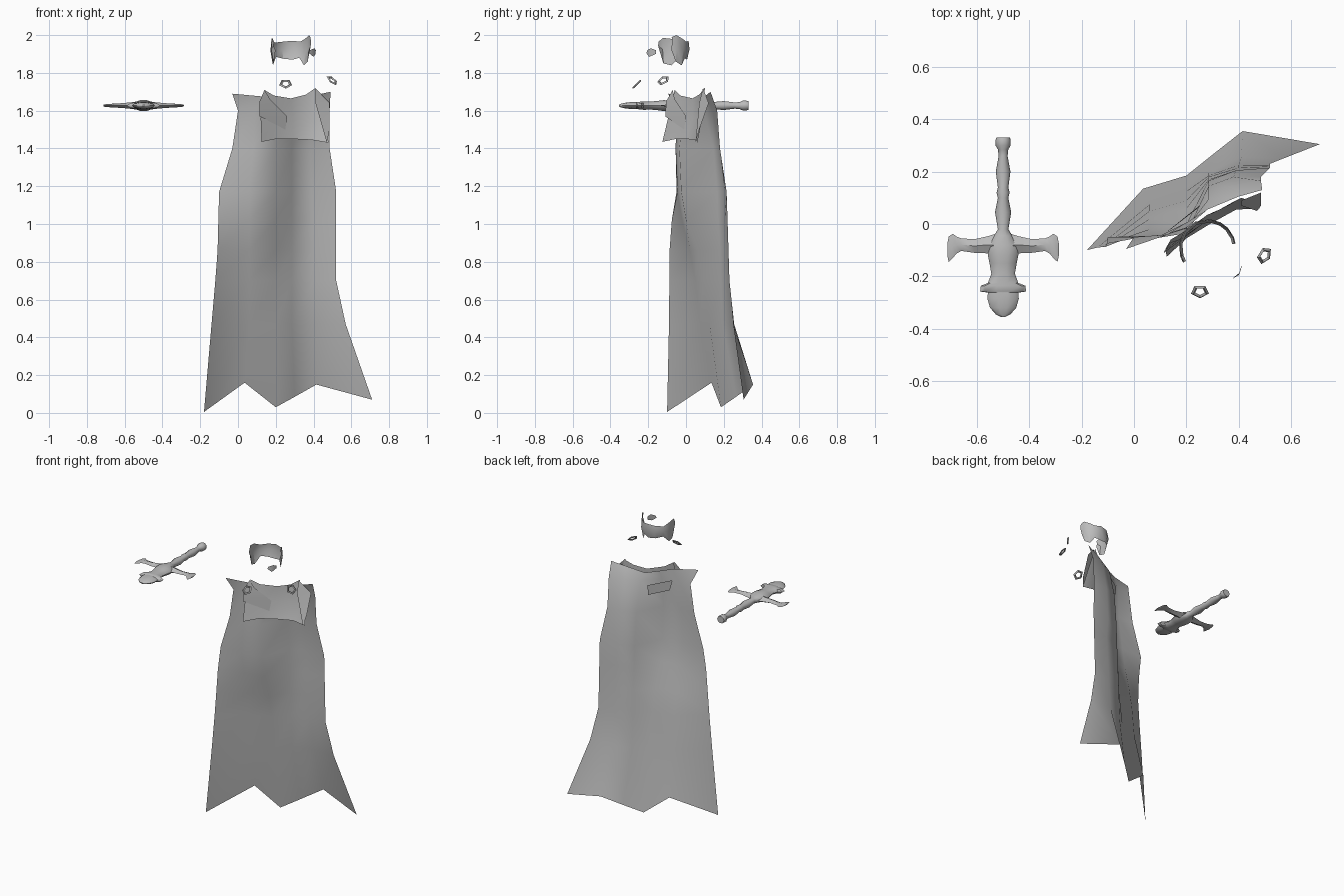
import bpy, math
from mathutils import Vector

grey = bpy.data.materials.new("grey")
grey.diffuse_color = (0.5, 0.5, 0.5, 1)


def make(name, verts, faces, angle=40):
    me = bpy.data.meshes.new(name)
    me.from_pydata([tuple(v) for v in verts], [], faces)
    me.materials.append(grey)
    ob = bpy.data.objects.new(name, me)
    bpy.context.collection.objects.link(ob)
    bpy.ops.object.select_all(action='DESELECT')
    ob.select_set(True)
    bpy.context.view_layer.objects.active = ob
    bpy.ops.object.shade_smooth_by_angle(angle=math.radians(angle))
    return ob


def sheet(name, rows, angle=75):
    """Open grid of quads through rows of points, bottom row first."""
    n = len(rows[0])
    faces = [(r * n + c, r * n + c + 1, (r + 1) * n + c + 1, (r + 1) * n + c)
             for r in range(len(rows) - 1) for c in range(n - 1)]
    return make(name, [p for row in rows for p in row], faces, angle)


def loft(name, rings, angle=40):
    """Closed tube through rings of points, capped at both ends."""
    n = len(rings[0])
    faces = [(r * n + c, r * n + (c + 1) % n, (r + 1) * n + (c + 1) % n, (r + 1) * n + c)
             for r in range(len(rings) - 1) for c in range(n)]
    last = (len(rings) - 1) * n
    faces += [tuple(reversed(range(n))), tuple(range(last, last + n))]
    return make(name, [p for ring in rings for p in ring], faces, angle)


def level(z, pts):
    return [(x, y, z) for x, y in pts]


# Cape with ragged hem and a deep fold: front ridge beside a set-back right half
sheet("cape", [
    [(-.18, -.10, .005), (.035, .135, .16), (.20, .185, .03), (.30, .265, .085),
     (.415, .355, .15), (.71, .305, .07)],
    level(.47, [(-.14, -.09), (.06, .075), (.20, .125), (.285, .195), (.41, .255), (.57, .25)]),
    level(.70, [(-.12, -.088), (.06, .05), (.20, .09), (.285, .185), (.40, .225), (.52, .23)]),
    level(.86, [(-.108, -.087), (.06, .02), (.20, .06), (.285, .18), (.40, .215), (.52, .225)]),
    level(1.02, [(-.104, -.075), (.06, -.02), (.20, .0), (.285, .17), (.40, .205), (.52, .22)]),
    level(1.17, [(-.10, -.05), (.06, -.045), (.20, -.025), (.285, .165), (.39, .205), (.52, .215)]),
    level(1.40, [(-.03, -.05), (.08, -.055), (.20, -.035), (.285, .145), (.38, .18), (.485, .18)]),
    level(1.60, [(.0, -.05), (.09, -.05), (.20, -.015), (.285, .095), (.38, .14), (.485, .165)]),
    [(-.03, -.095, 1.69), (.13, -.04, 1.675), (.20, .005, 1.66), (.28, .055, 1.645),
     (.40, .105, 1.68), (.49, .13, 1.70)],
])

# Curved mantle plate below the neck
sheet("mantle", [
    [(.125, -.125, 1.435), (.20, -.055, 1.45), (.29, .0, 1.45), (.39, .055, 1.445), (.48, .06, 1.43)],
    [(.12, -.095, 1.56), (.20, -.04, 1.56), (.29, .035, 1.56), (.38, .085, 1.56), (.455, .085, 1.56)],
    [(.14, -.06, 1.71), (.19, -.03, 1.68), (.28, .035, 1.665), (.36, .07, 1.685), (.41, .10, 1.72)],
])

# Shoulder flaps
make("left_flap", [(.14, -.07, 1.71), (.115, -.105, 1.65), (.115, -.11, 1.57),
                   (.25, -.01, 1.50), (.26, .0, 1.57), (.17, -.06, 1.66)],
     [(0, 1, 5), (1, 2, 3, 4, 5)])
make("back_flap", [(.125, -.03, 1.60), (.14, -.02, 1.53), (.25, .065, 1.50), (.25, .07, 1.57)],
     [(0, 1, 2, 3)])
make("right_flap", [(.41, .09, 1.72), (.41, .07, 1.64), (.47, .05, 1.43),
                    (.485, .07, 1.50), (.485, .12, 1.64)],
     [(0, 1, 4), (1, 2, 3, 4)])

# Jagged open head band: angle, bottom, top
band = [(212, 1.92, 1.965), (198, 1.85, 1.985), (172, 1.84, 1.98), (145, 1.885, 1.96),
        (115, 1.875, 1.965), (85, 1.87, 1.97), (62, 1.88, 1.965), (44, 1.84, 1.98),
        (22, 1.86, 2.0), (8, 1.92, 1.99)]


def band_row(t, radius):
    return [(.28 + radius * math.cos(math.radians(a)), -.09 + radius * math.sin(math.radians(a)),
             lo + (hi - lo) * t) for a, lo, hi in band]


sheet("head_band", [band_row(0, .096), band_row(.55, .109), band_row(1, .104)], 30)

# Thin curved fragment in front of the band
sheet("fragment", [[(.375, -.21, 1.905), (.40, -.195, 1.885), (.41, -.16, 1.90)],
                   [(.38, -.205, 1.92), (.405, -.185, 1.93), (.412, -.16, 1.92)]])


# Five-sided clasp rings
def clasp(name, centre, normal):
    n = Vector(normal).normalized()
    u = n.orthogonal().normalized()
    v = n.cross(u)
    verts = []
    for radius, lift in ((.036, 0), (.027, .006), (.019, 0), (.027, -.004)):
        for i in range(5):
            a = math.tau * i / 5
            verts.append(Vector(centre) + u * radius * math.cos(a)
                         + v * radius * math.sin(a) + n * lift)
    faces = [(k * 5 + i, k * 5 + (i + 1) % 5, (k + 1) % 4 * 5 + (i + 1) % 5, (k + 1) % 4 * 5 + i)
             for k in range(4) for i in range(5)]
    make(name, verts, faces, 20)


clasp("left_clasp", (.252, -.258, 1.742), (0, -.7, .7))
clasp("right_clasp", (.498, -.12, 1.76), (.6, -.4, .7))

# Sword grip, collar and short blade: y, half width, half thickness
CX, CZ = -.5, 1.627
core = [(.33, .026, .024), (.32, .029, .027), (.30, .029, .027), (.285, .02, .02),
        (.26, .017, .017), (.20, .028, .025), (.14, .02, .019), (.12, .025, .024),
        (.10, .02, .02), (.045, .031, .026), (-.02, .02, .02), (-.045, .035, .024),
        (-.08, .06, .028), (-.12, .058, .03), (-.15, .052, .026), (-.19, .045, .022),
        (-.225, .058, .024), (-.236, .085, .022), (-.258, .088, .02), (-.262, .058, .02),
        (-.285, .06, .02), (-.32, .05, .016), (-.345, .028, .01), (-.356, .006, .004)]
loft("sword_grip_and_blade", [
    [(CX + w * math.cos(math.tau * i / 10), y, CZ + h * math.sin(math.tau * i / 10))
     for i in range(10)] for y, w, h in core])

# Horned guard arms: distance out, lower y, upper y, half thickness
arm = [(.02, -.13, -.035, .024), (.06, -.112, -.047, .018), (.11, -.11, -.058, .013),
       (.16, -.103, -.055, .01), (.178, -.113, -.048, .009), (.192, -.13, -.037, .008),
       (.208, -.145, -.048, .006), (.213, -.12, -.075, .003)]
for side, name in ((-1, "left_guard"), (1, "right_guard")):
    rings = [[(CX + side * d, lo, CZ), (CX + side * d, (lo + hi) / 2, CZ + side * h),
              (CX + side * d, hi, CZ), (CX + side * d, (lo + hi) / 2, CZ - side * h)]
             for d, lo, hi, h in arm]
    loft(name, [ring[::-1] for ring in rings])
